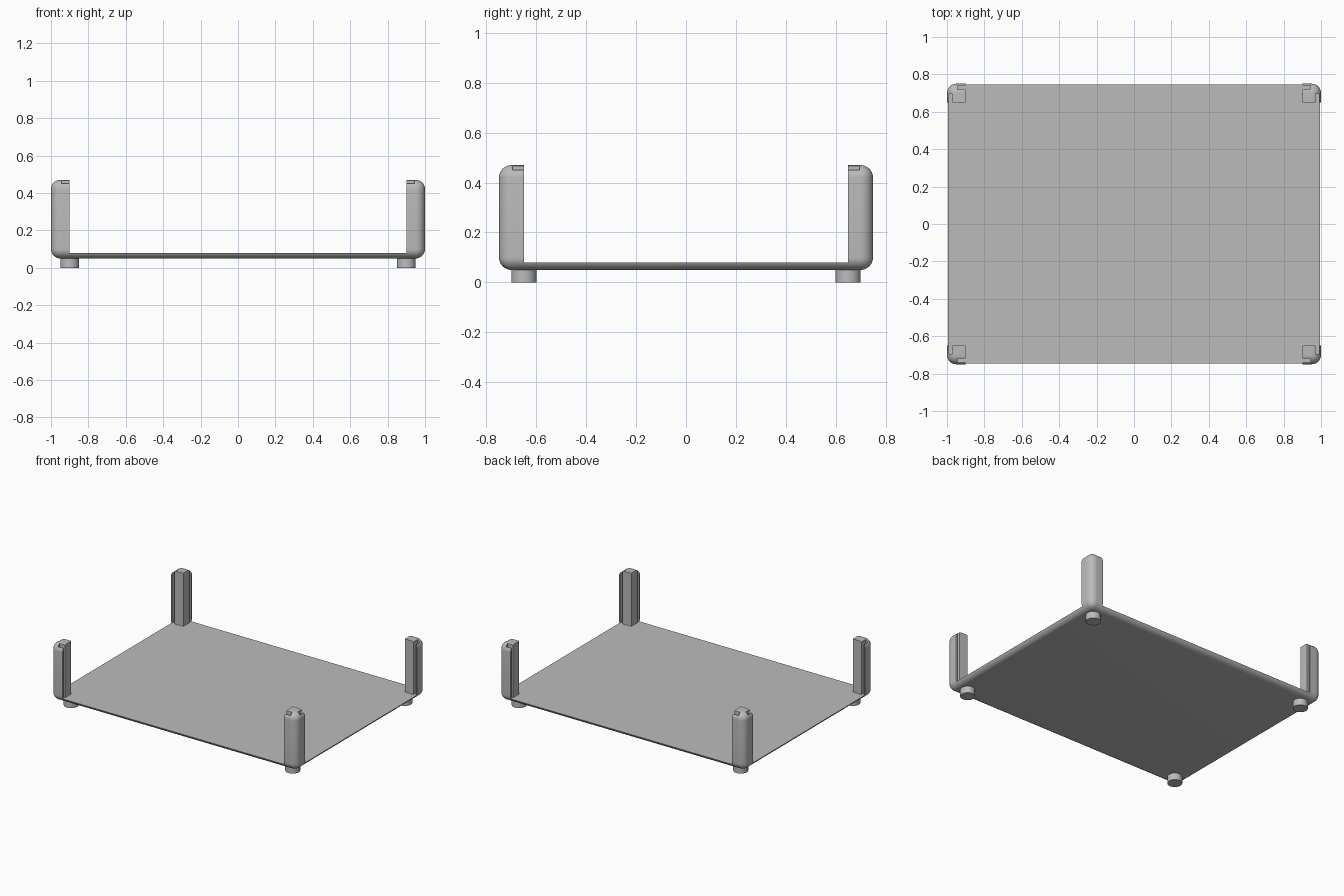
import bpy, bmesh, math
from mathutils import Matrix

old = bpy.data.objects.get("Cube")
if old:
    bpy.data.objects.remove(old, do_unlink=True)

HX, HY = 1.0, 0.75            # half width and half depth
Z0, FLOOR, TOP = 0.05, 0.08, 0.47
POST, RADIUS = 0.1, 0.05
WALL, SLOT, INNER = 0.01, 0.03, 0.055   # slot offsets from the outside

grey = bpy.data.materials.new("plain_grey")
grey.use_nodes = True
colour = (0.5, 0.5, 0.5, 1)
grey.diffuse_color = colour
grey.node_tree.nodes["Principled BSDF"].inputs["Base Color"].default_value = colour


def make_object(name, bm):
    mesh = bpy.data.meshes.new(name)
    bm.to_mesh(mesh)
    bm.free()
    mesh.materials.append(grey)
    obj = bpy.data.objects.new(name, mesh)
    bpy.context.collection.objects.link(obj)
    return obj


def box(name, x0, x1, y0, y1, z0, z1, bevel=0):
    bm = bmesh.new()
    centre = Matrix.Translation(((x0 + x1) / 2, (y0 + y1) / 2, (z0 + z1) / 2))
    size = Matrix.Diagonal((x1 - x0, y1 - y0, z1 - z0, 1))
    bmesh.ops.create_cube(bm, size=1, matrix=centre @ size)
    if bevel:
        bmesh.ops.bevel(bm, geom=bm.edges[:], offset=bevel, segments=10,
                        profile=0.5, affect='EDGES')
    return make_object(name, bm)


def smooth(obj):
    bpy.ops.object.select_all(action='DESELECT')
    obj.select_set(True)
    bpy.context.view_layer.objects.active = obj
    bpy.ops.object.shade_smooth_by_angle(angle=math.radians(30))


# Tray: rounded block, hollowed so that a floor and four corner posts remain
tray = box("tray_with_corner_posts", -HX, HX, -HY, HY, Z0, TOP, RADIUS)
cutters = [
    box("cut_across", -HX - 1, HX + 1, POST - HY, HY - POST, FLOOR, 1),
    box("cut_along", POST - HX, HX - POST, -HY - 1, HY + 1, FLOOR, 1),
]
# Panel slots in the inward faces of the posts
for s in (-1, 1):
    ya, yb = sorted((s * (HY - SLOT), s * (HY - WALL)))
    xa, xb = sorted((s * (HX - SLOT), s * (HX - WALL)))
    cutters.append(box("cut_slot_x", INNER - HX, HX - INNER, ya, yb, FLOOR, 1))
    cutters.append(box("cut_slot_y", xa, xb, INNER - HY, HY - INNER, FLOOR, 1))

for cutter in cutters:
    mod = tray.modifiers.new("cut", 'BOOLEAN')
    mod.operation, mod.solver, mod.object = 'DIFFERENCE', 'EXACT', cutter
    cutter.hide_render = True
bpy.context.view_layer.update()
result = bpy.data.meshes.new_from_object(
    tray.evaluated_get(bpy.context.evaluated_depsgraph_get()))
tray.modifiers.clear()
tray.data = result
for cutter in cutters:
    bpy.data.objects.remove(cutter, do_unlink=True)
smooth(tray)

# Round feet
for sx, side in ((-1, "right"), (1, "left")):
    for sy, end in ((-1, "front"), (1, "back")):
        bm = bmesh.new()
        bmesh.ops.create_cone(
            bm, cap_ends=True, segments=48, radius1=0.05, radius2=0.05, depth=Z0,
            matrix=Matrix.Translation((sx * (HX - POST), sy * (HY - POST), Z0 / 2)))
        smooth(make_object(f"foot_{end}_{side}", bm))
